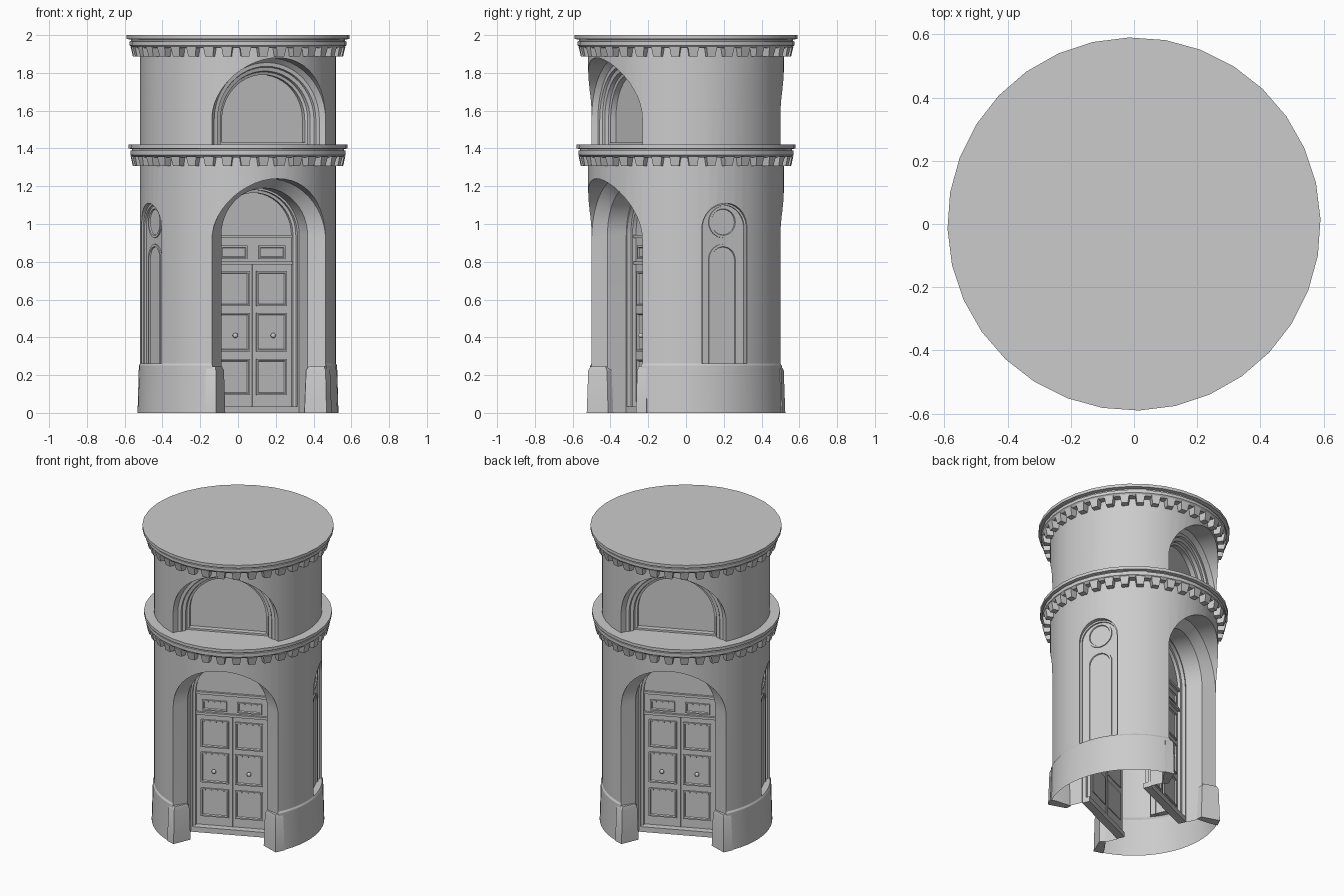
import bpy, bmesh
from math import pi, sin, cos, radians
from mathutils import Matrix, Vector

if "Cube" in bpy.data.objects:
    bpy.data.objects.remove(bpy.data.objects["Cube"])

TURN = radians(24)      # doorway axis, turned from the front
WALL = 0.518
SPRING, UPPER_SPRING = 0.91, 1.55

stone = bpy.data.materials.new("grey_stone")
stone.use_nodes = True
grey = (0.6, 0.6, 0.6, 1)
stone.diffuse_color = grey
stone.node_tree.nodes["Principled BSDF"].inputs["Base Color"].default_value = grey


def add(name, bm, spin=0.0):
    bmesh.ops.recalc_face_normals(bm, faces=bm.faces[:])
    me = bpy.data.meshes.new(name)
    bm.to_mesh(me)
    bm.free()
    me.materials.append(stone)
    me.shade_smooth()
    me.set_sharp_from_angle(angle=radians(30))
    ob = bpy.data.objects.new(name, me)
    ob.rotation_euler.z = TURN + spin
    bpy.context.collection.objects.link(ob)
    return ob


def add_pair(name, build, spin=0.0):
    for side, half in (("front", 0), ("back", pi)):
        add(f"{side}_{name}", build(), spin + half)


def loft(bm, rings, caps=True, closed=True):
    rows = [[bm.verts.new(p) for p in ring] for ring in rings]
    n = len(rows[0])
    for a, b in zip(rows, rows[1:]):
        for i in range(n if closed else n - 1):
            j = (i + 1) % n
            bm.faces.new((a[i], a[j], b[j], b[i]))
    if caps:
        bm.faces.new(rows[0])
        bm.faces.new(rows[-1])


def revolve(profile, sides):
    bm = bmesh.new()
    loft(bm, [[(r * cos(2 * pi * i / sides), r * sin(2 * pi * i / sides), z)
               for i in range(sides)] for r, z in profile])
    return bm


def arch(half, spring, depth, bottom, steps=24):
    curve = [(half * cos(pi * i / steps), -depth, spring + half * sin(pi * i / steps))
             for i in range(steps + 1)]
    return [(half, -depth, bottom)] + curve + [(-half, -depth, bottom)]


def arch_recess(sections, bottom):
    bm = bmesh.new()
    loft(bm, [arch(w, s, d, bottom) for w, s, d in sections])
    return bm


def box(bm, x0, x1, y0, y1, z0, z1):
    size = Matrix.Diagonal((x1 - x0, y1 - y0, z1 - z0, 1))
    mid = Matrix.Translation(((x0 + x1) / 2, (y0 + y1) / 2, (z0 + z1) / 2))
    return bmesh.ops.create_cube(bm, size=1, matrix=mid @ size)["verts"]


# Tower wall with a slightly battered plinth
tower = add("tower_wall", revolve([(0.532, 0), (0.525, 0.25), (WALL, 0.262),
                                   (WALL, 1.95)], 64))

# Doorway, upper window and side niche recesses
doorway = [(0.33, SPRING, 0.7), (0.33, SPRING, 0.40), (0.25, 0.94, 0.344),
           (0.25, 0.94, 0.235), (0.24, 0.94, 0.235), (0.24, 0.94, 0.213),
           (0.225, 0.94, 0.21), (0.225, 0.94, 0.19)]
window = [(w, UPPER_SPRING, d) for w, d in (
    (0.33, 0.7), (0.33, 0.40), (0.305, 0.375), (0.285, 0.373), (0.28, 0.36),
    (0.26, 0.355), (0.255, 0.335), (0.24, 0.33), (0.24, 0.30))]
niche = [(0.13, 0.98, 0.7), (0.13, 0.98, 0.49), (0.12, 0.98, 0.488), (0.12, 0.98, 0.478)]
cutters = []
for half in (0, pi):
    for shape, bottom, spin in ((doorway, -0.1, 0), (window, 1.4, 0), (niche, 0.262, pi / 2)):
        cutter = add("recess_cutter", arch_recess(shape, bottom), spin + half)
        cutter.hide_render = True
        mod = tower.modifiers.new("recess", "BOOLEAN")
        mod.operation, mod.solver, mod.object = "DIFFERENCE", "EXACT", cutter
        cutters.append(cutter)
bpy.context.view_layer.update()
cut = bpy.data.meshes.new_from_object(tower.evaluated_get(bpy.context.evaluated_depsgraph_get()))
tower.modifiers.clear()
tower.data = cut
for cutter in cutters:
    bpy.data.objects.remove(cutter)

# Open the underside so the tower is a shell
bm = bmesh.new()
bm.from_mesh(cut)
under = [f for f in bm.faces if f.normal.z < -0.9 and f.calc_center_median().z < 0.01]
bmesh.ops.delete(bm, geom=under, context="FACES")
bm.to_mesh(cut)
bm.free()
cut.shade_smooth()
cut.set_sharp_from_angle(angle=radians(25))

# Cornices
add("middle_cornice", revolve([(0.51, 1.352), (0.555, 1.352), (0.57, 1.365), (0.57, 1.388),
                               (0.562, 1.39), (0.562, 1.396), (0.58, 1.4), (0.58, 1.42)], 32))
add("top_cornice", revolve([(0.51, 1.932), (0.56, 1.932), (0.575, 1.946), (0.575, 1.966),
                            (0.567, 1.968), (0.567, 1.976), (0.59, 1.98), (0.59, 2.0)], 32))


# Dentils, tapering downwards
def dentils(top):
    bm = bmesh.new()
    for i in range(36):
        block = box(bm, 0.5, 0.568, -0.029, 0.029, top - 0.052, top)
        for v in block:
            if v.co.z < top - 0.01:
                v.co.y *= 0.72
                v.co.x = min(v.co.x, 0.556)
        bmesh.ops.rotate(bm, verts=block, matrix=Matrix.Rotation(2 * pi * i / 36, 3, "Z"))
    return bm


add("middle_dentils", dentils(1.358))
add("top_dentils", dentils(1.938))


# Plinth blocks wrapping the doorway corners
def jamb_blocks():
    bm = bmesh.new()
    plan = [(0.36, -0.39), (0.318, -0.425), (0.238, -0.352), (0.25, -0.32), (0.32, -0.36)]
    mid = Vector((0.30, -0.37))
    for side in (1, -1):
        rings = []
        for z, grow in ((0, 1.14), (0.225, 1.0), (0.245, 0.8)):
            spots = [mid + (Vector(p) - mid) * grow for p in plan]
            rings.append([(side * p.x, p.y, z) for p in spots])
        loft(bm, rings)
    return bm


add_pair("jamb_blocks", jamb_blocks)


# Panelled double door with bars and threshold
def moulded_panel(bm, x0, x1, z0, z1, y):
    verts = box(bm, x0, x1, y - 0.01, y + 0.005, z0, z1)
    faces = {f for v in verts for f in v.link_faces}
    face = next(f for f in faces if all(v.co.y < y - 0.005 for v in f.verts))
    bmesh.ops.inset_region(bm, faces=[face], thickness=0.012, depth=0)
    bmesh.ops.inset_region(bm, faces=[face], thickness=0.006, depth=-0.008)


def door_panels():
    bm = bmesh.new()
    for side in (1, -1):
        for z0, z1 in ((0.095, 0.285), (0.325, 0.53), (0.565, 0.75)):
            a, b = sorted((side * 0.02, side * 0.195))
            moulded_panel(bm, a, b, z0, z1, -0.19)
        a, b = sorted((side * 0.033, side * 0.187))
        moulded_panel(bm, a, b, 0.815, 0.885, -0.19)
    return bm


def door_bars():
    bm = bmesh.new()
    box(bm, -0.225, 0.225, -0.205, -0.185, 0.785, 0.802)
    box(bm, -0.225, 0.225, -0.205, -0.185, 0.925, 0.942)
    box(bm, -0.245, 0.245, -0.235, -0.185, 0, 0.035)
    box(bm, -0.004, 0.004, -0.195, -0.185, 0.035, 0.785)
    return bm


def door_knobs():
    bm = bmesh.new()
    for x in (-0.11, 0.11):
        bmesh.ops.create_uvsphere(bm, u_segments=12, v_segments=8, radius=0.014,
                                  matrix=Matrix.Translation((x, -0.212, 0.41)))
        bmesh.ops.create_cone(bm, segments=12, radius1=0.006, radius2=0.006, depth=0.03,
                              cap_ends=True, matrix=Matrix.Translation((x, -0.198, 0.41))
                              @ Matrix.Rotation(pi / 2, 4, "X"))
    return bm


add_pair("door_panels", door_panels)
add_pair("door_bars", door_bars)
add_pair("door_knobs", door_knobs)


# Window sill
def sill():
    bm = bmesh.new()
    box(bm, -0.25, 0.25, -0.335, -0.295, 1.40, 1.432)
    return bm


add_pair("window_sill", sill)


# Niche mouldings: a round medallion over an arched panel
def niche_mouldings():
    bm = bmesh.new()
    section = ((0.083, 0.475), (0.083, 0.485), (0.07, 0.485), (0.066, 0.475))
    loft(bm, [[(r * cos(pi * i / 16), -d, 1.01 + r * sin(pi * i / 16)) for i in range(32)]
              for r, d in section], caps=False)
    loft(bm, [arch(r, 0.81, d, 0.255) for r, d in section], caps=False, closed=False)
    return bm


add_pair("niche_mouldings", niche_mouldings, pi / 2)
